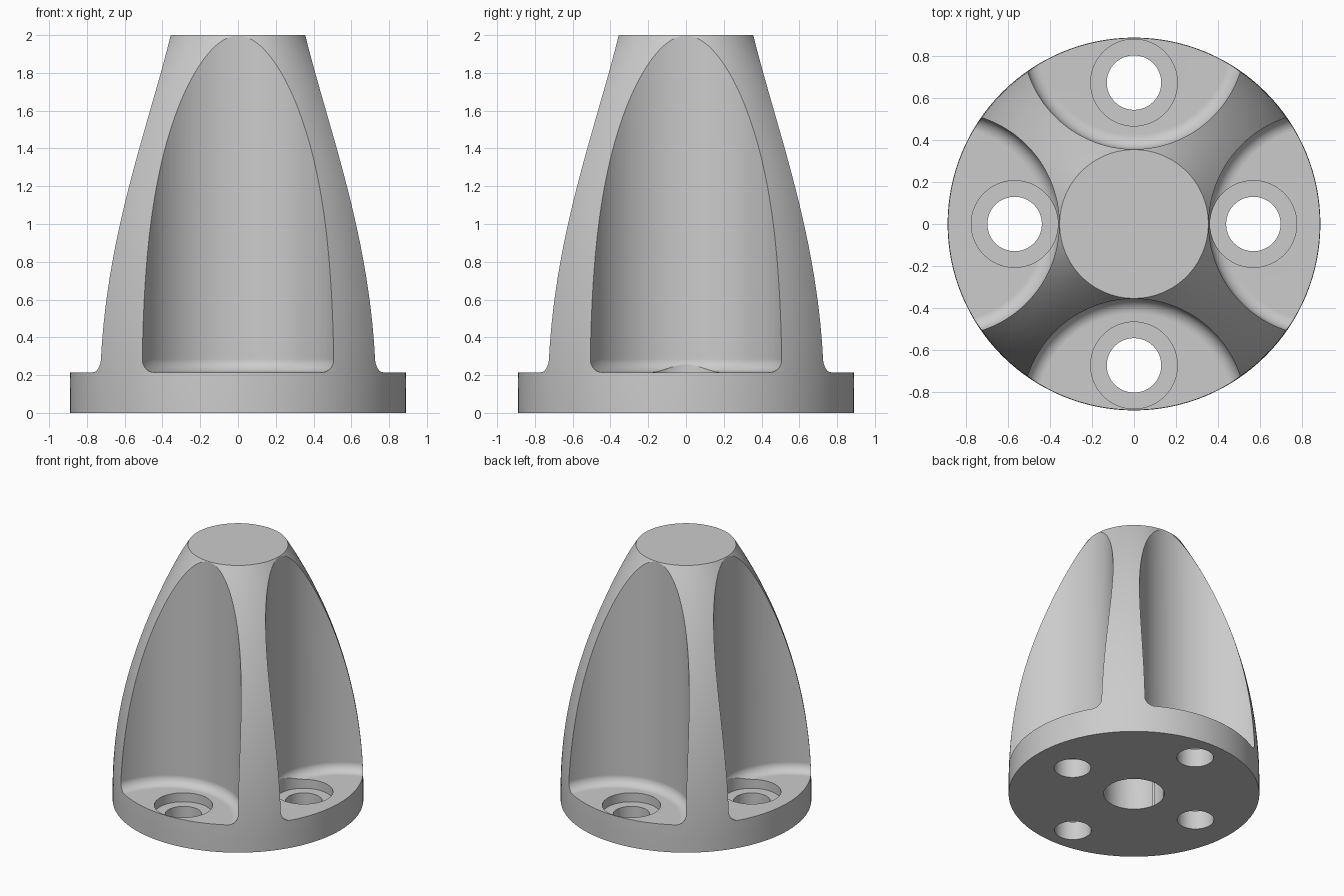
import bpy, bmesh, math
from mathutils import Matrix, Vector

cube = bpy.data.objects.get("Cube")
if cube:
    bpy.data.objects.remove(cube, do_unlink=True)

HEIGHT, RIM, TOP = 2.0, 0.89, 0.355
FLOOR, POCKET, FILLET = 0.215, 0.533, 0.07

grey = bpy.data.materials.new("plain grey")
grey.use_nodes = True
colour = (0.6, 0.6, 0.6, 1)
grey.diffuse_color = colour
grey.node_tree.nodes["Principled BSDF"].inputs["Base Color"].default_value = colour


def lathe(name, profile, at=(0, 0), steps=96):
    """Closed solid turned about z from (radius, z) points that start and end on the axis."""
    bm = bmesh.new()
    verts = [bm.verts.new((r, 0, z)) for r, z in profile]
    edges = [bm.edges.new(pair) for pair in zip(verts, verts[1:])]
    bmesh.ops.spin(bm, geom=verts + edges, cent=(0, 0, 0), axis=(0, 0, 1),
                   angle=math.tau, steps=steps, use_merge=True)
    bmesh.ops.remove_doubles(bm, verts=bm.verts, dist=1e-5)
    bmesh.ops.recalc_face_normals(bm, faces=bm.faces)
    bmesh.ops.transform(bm, matrix=Matrix.Translation((*at, 0)), verts=bm.verts)
    mesh = bpy.data.meshes.new(name)
    bm.to_mesh(mesh)
    bm.free()
    obj = bpy.data.objects.new(name, mesh)
    bpy.context.collection.objects.link(obj)
    return obj


def rod(name, radius, low, high, at=(0, 0)):
    return lathe(name, [(0, low), (radius, low), (radius, high), (0, high)], at, 64)


# Body: short straight rim, then an arc that tapers to the flat top
START = 0.1
rise, inset = HEIGHT - START, RIM - TOP
arc = (rise ** 2 + inset ** 2) / (2 * inset)
sweep = math.asin(rise / arc)
side = [(RIM - arc * (1 - math.cos(sweep * i / 32)), START + arc * math.sin(sweep * i / 32))
        for i in range(33)]
body = lathe("tapered_body", [(0, 0), (RIM, 0)] + side + [(0, HEIGHT)], steps=128)
body.data.materials.append(grey)

# Pocket cutter: upright cylinder with a rounded lower edge
corner = [(POCKET - FILLET + FILLET * math.sin(a), FLOOR + FILLET * (1 - math.cos(a)))
          for a in (math.pi / 2 * i / 8 for i in range(9))]
pocket = [(0, FLOOR)] + corner + [(POCKET, 2.3), (0, 2.3)]

# Four pockets, each with a counterbored screw hole, and a blind centre hole
cutters = [rod("centre_hole_cutter", 0.215, -0.1, 1.0)]
for direction, distance in (((1, 0), 0.57), ((0, 1), 0.675), ((-1, 0), 0.57), ((0, -1), 0.675)):
    d = Vector(direction)
    cutters += [lathe("pocket_cutter", pocket, d * RIM, 128),
                rod("counterbore_cutter", 0.207, 0.145, 0.4, d * distance),
                rod("screw_hole_cutter", 0.13, -0.1, 0.3, d * distance)]

for cutter in cutters:
    cutter.hide_render = True
    cut = body.modifiers.new("cut", 'BOOLEAN')
    cut.operation, cut.solver, cut.object = 'DIFFERENCE', 'EXACT', cutter

# Bake the cuts and remove the cutters
graph = bpy.context.evaluated_depsgraph_get()
solid = bpy.data.meshes.new_from_object(body.evaluated_get(graph))
body.modifiers.clear()
body.data = solid
for cutter in cutters:
    bpy.data.objects.remove(cutter, do_unlink=True)

# Smooth curves, sharp rims
bpy.ops.object.select_all(action='DESELECT')
body.select_set(True)
bpy.context.view_layer.objects.active = body
bpy.ops.object.shade_smooth_by_angle(angle=math.radians(25))
weighted = body.modifiers.new("even_shading", 'WEIGHTED_NORMAL')
weighted.keep_sharp = True
